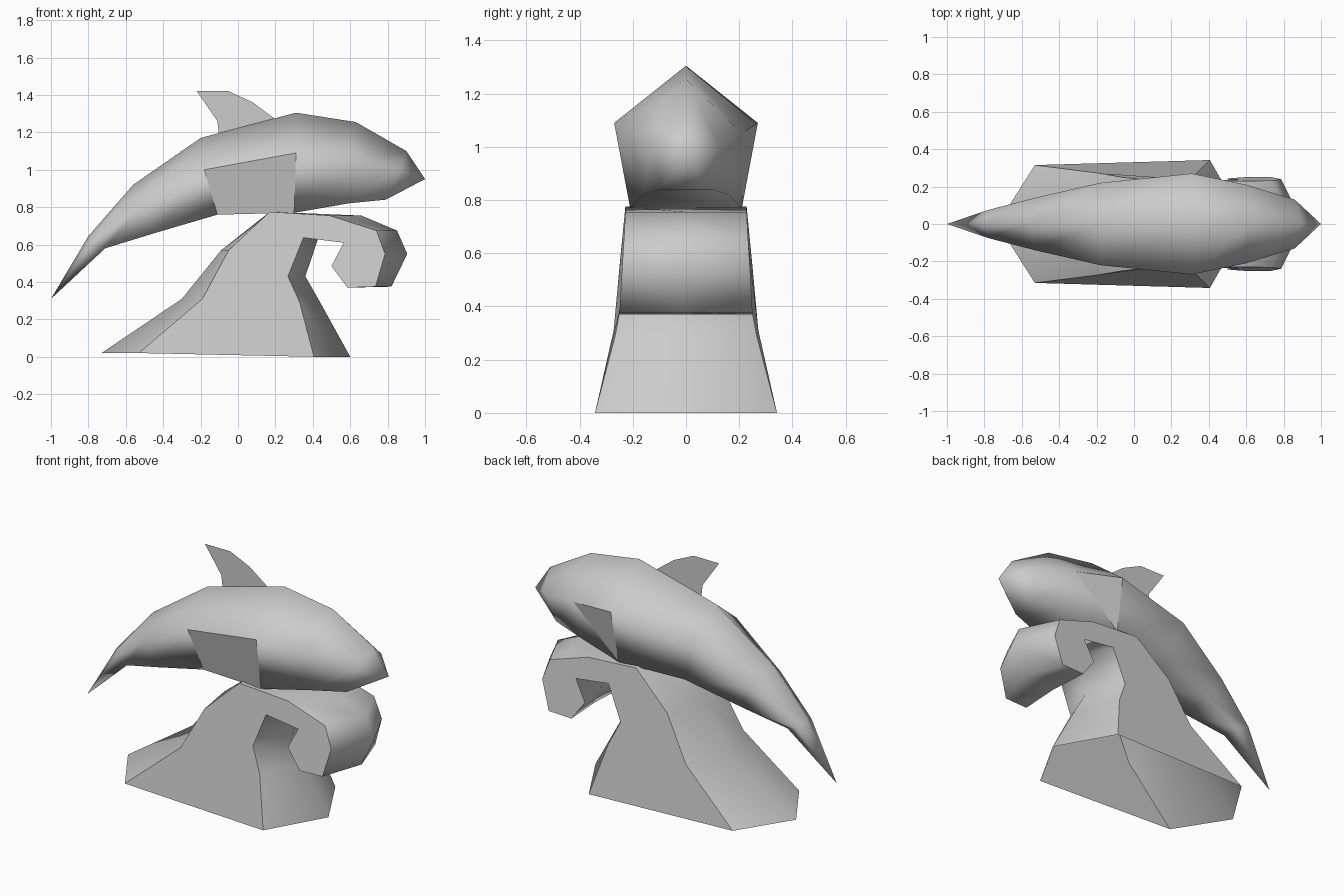
import bpy, bmesh
from mathutils import Vector

if "Cube" in bpy.data.objects:
    bpy.data.objects.remove(bpy.data.objects["Cube"], do_unlink=True)

grey = bpy.data.materials.new("light grey")
grey.use_nodes = True
COLOUR = (0.6, 0.6, 0.6, 1)
grey.diffuse_color = COLOUR
grey.node_tree.nodes["Principled BSDF"].inputs["Base Color"].default_value = COLOUR


def finish(name, bm):
    """Turn the bmesh into a named object with the shared colour."""
    bmesh.ops.recalc_face_normals(bm, faces=bm.faces)
    mesh = bpy.data.meshes.new(name)
    bm.to_mesh(mesh)
    bm.free()
    mesh.materials.append(grey)
    obj = bpy.data.objects.new(name, mesh)
    bpy.context.collection.objects.link(obj)
    return obj


def bridge(bm, ring_a, ring_b, closed=True):
    """Join two vertex rows with quads and return the new faces."""
    n = len(ring_a)
    return [bm.faces.new((ring_a[i], ring_a[(i + 1) % n], ring_b[(i + 1) % n], ring_b[i]))
            for i in range(n if closed else n - 1)]


# Wave, open underneath: side profile as x, z, half width, x of the bulging middle
wave = [(-.53, .02, .315, -.73), (-.19, .31, .272, -.3), (-.05, .57, .248, -.09),
        (.17, .775, .228, .18), (.49, .755, .228, .66), (.74, .675, .232, .85),
        (.786, .55, .24, .905), (.735, .375, .25, .82), (.585, .37, .25, .6),
        (.5, .485, .243, .55), (.565, .61, .236, .6), (.35, .637, .234, .43),
        (.267, .43, .24, .36), (.33, .29, .266, .44), (.406, 0, .342, .6)]
bm = bmesh.new()
front = [bm.verts.new((x, -w, z)) for x, z, w, m in wave]
middle = [bm.verts.new((m, 0, z)) for x, z, w, m in wave]
back = [bm.verts.new((x, w, z)) for x, z, w, m in wave]
shell = bridge(bm, front, middle, False) + bridge(bm, middle, back, False)
for f in shell:
    f.smooth = True
bm.faces.new(front)
bm.faces.new(back)
# the rims are creased, the middle line stays smooth
for ring in (front, back):
    for a, b in zip(ring, ring[1:]):
        bm.edges.get((a, b)).smooth = False
finish("wave", bm)

# Dolphin body: five-sided sections (ridge, flank, belly) from tail to head
sections = [((-.8, 0, .645), (-.78, .075, .61), (-.71, .05, .58)),
            ((-.56, 0, .92), (-.53, .14, .8), (-.45, .11, .66)),
            ((-.2, 0, 1.17), (-.18, .22, 1.0), (-.11, .17, .76)),
            ((.31, 0, 1.305), (.31, .27, 1.09), (.3, .21, .77)),
            ((.63, 0, 1.255), (.6, .21, 1.05), (.59, .16, .82)),
            ((.9, 0, 1.1), (.86, .13, 1.0), (.79, .1, .84))]
mirror = Vector((1, -1, 1))
bm = bmesh.new()
rings = []
for ridge, flank, belly in sections:
    points = [Vector(ridge), Vector(flank), Vector(belly),
              Vector(belly) * mirror, Vector(flank) * mirror]
    rings.append([bm.verts.new(p) for p in points])
strips = [bridge(bm, a, b) for a, b in zip(rings, rings[1:])]
for tip, ring in (((-1, 0, .31), rings[0]), ((1, 0, .95), rings[-1])):
    v = bm.verts.new(tip)
    for i in range(5):
        bm.faces.new((ring[i], ring[(i + 1) % 5], v))
for f in bm.faces:
    f.smooth = True
# flat flank panels: a whole one on one side, half of one on the other
strips[2][3].smooth = False
bm.faces.remove(strips[3][1])
flat_half = bm.faces.new((rings[3][1], rings[3][2], rings[4][1]))
bm.faces.new((rings[3][2], rings[4][2], rings[4][1])).smooth = True
flat_half.smooth = False
finish("dolphin_body", bm)

# Dorsal fin: a single upright sheet
outline = [(-.22, 1.42), (-.05, 1.42), (.08, 1.36), (.2, 1.27),
           (.1, 1.2), (-.1, 1.17), (-.11, 1.26)]
bm = bmesh.new()
bm.faces.new([bm.verts.new((x, 0, z)) for x, z in outline])
finish("dorsal_fin", bm)
